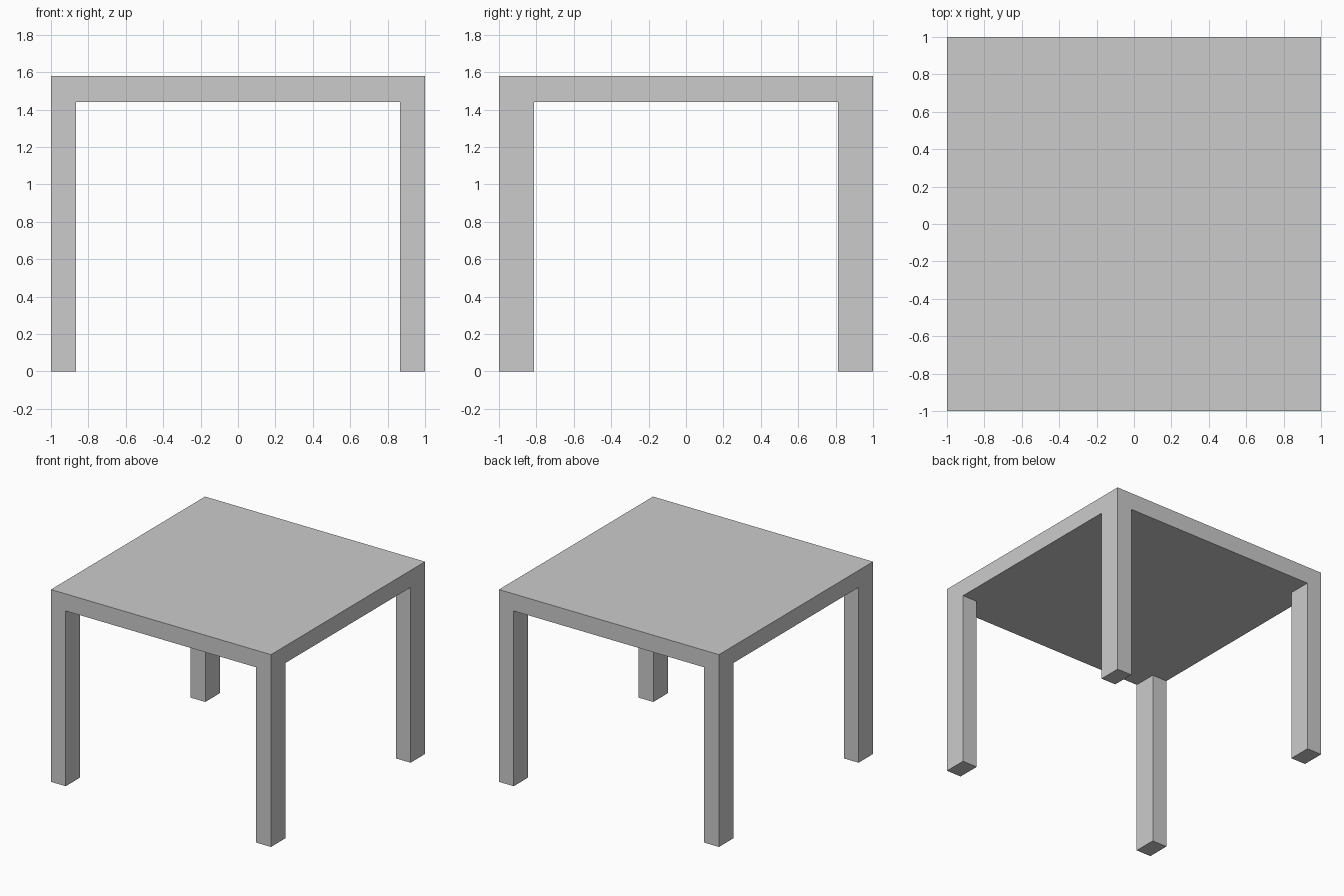
import bpy, bmesh
from mathutils import Matrix

if "Cube" in bpy.data.objects:
    bpy.data.objects.remove(bpy.data.objects["Cube"])

HALF = 1.0               # half width of the square top
TOP, UNDER = 1.58, 1.44  # upper and lower side of the slab
LEG_X, LEG_Y = 0.134, 0.188

bm = bmesh.new()

# Tabletop slab
slab = Matrix.Translation((0, 0, (TOP + UNDER) / 2)) @ Matrix.Diagonal((2 * HALF, 2 * HALF, TOP - UNDER, 1))
bmesh.ops.create_cube(bm, size=1, matrix=slab)

# Cut the slab along the inner sides of the legs
for axis, width in (((1, 0, 0), LEG_X), ((0, 1, 0), LEG_Y)):
    for side in (-1, 1):
        point = [a * side * (HALF - width) for a in axis]
        bmesh.ops.bisect_plane(bm, geom=bm.verts[:] + bm.edges[:] + bm.faces[:],
                               plane_co=point, plane_no=axis)

# Legs: pull the four corner faces of the underside down to the floor
bm.normal_update()
corners = []
for f in bm.faces:
    c = f.calc_center_median()
    if f.normal.z < -0.9 and abs(c.x) > HALF - LEG_X and abs(c.y) > HALF - LEG_Y:
        corners.append(f)
for f in bmesh.ops.extrude_discrete_faces(bm, faces=corners)["faces"]:
    for v in f.verts:
        v.co.z = 0

# Weld the leg tops to the slab and tidy the flush outer faces
bmesh.ops.remove_doubles(bm, verts=bm.verts[:], dist=1e-5)
bmesh.ops.dissolve_limit(bm, angle_limit=0.01, verts=bm.verts[:], edges=bm.edges[:])
bmesh.ops.recalc_face_normals(bm, faces=bm.faces[:])

mesh = bpy.data.meshes.new("table")
bm.to_mesh(mesh)
bm.free()
bpy.context.collection.objects.link(bpy.data.objects.new("table", mesh))
